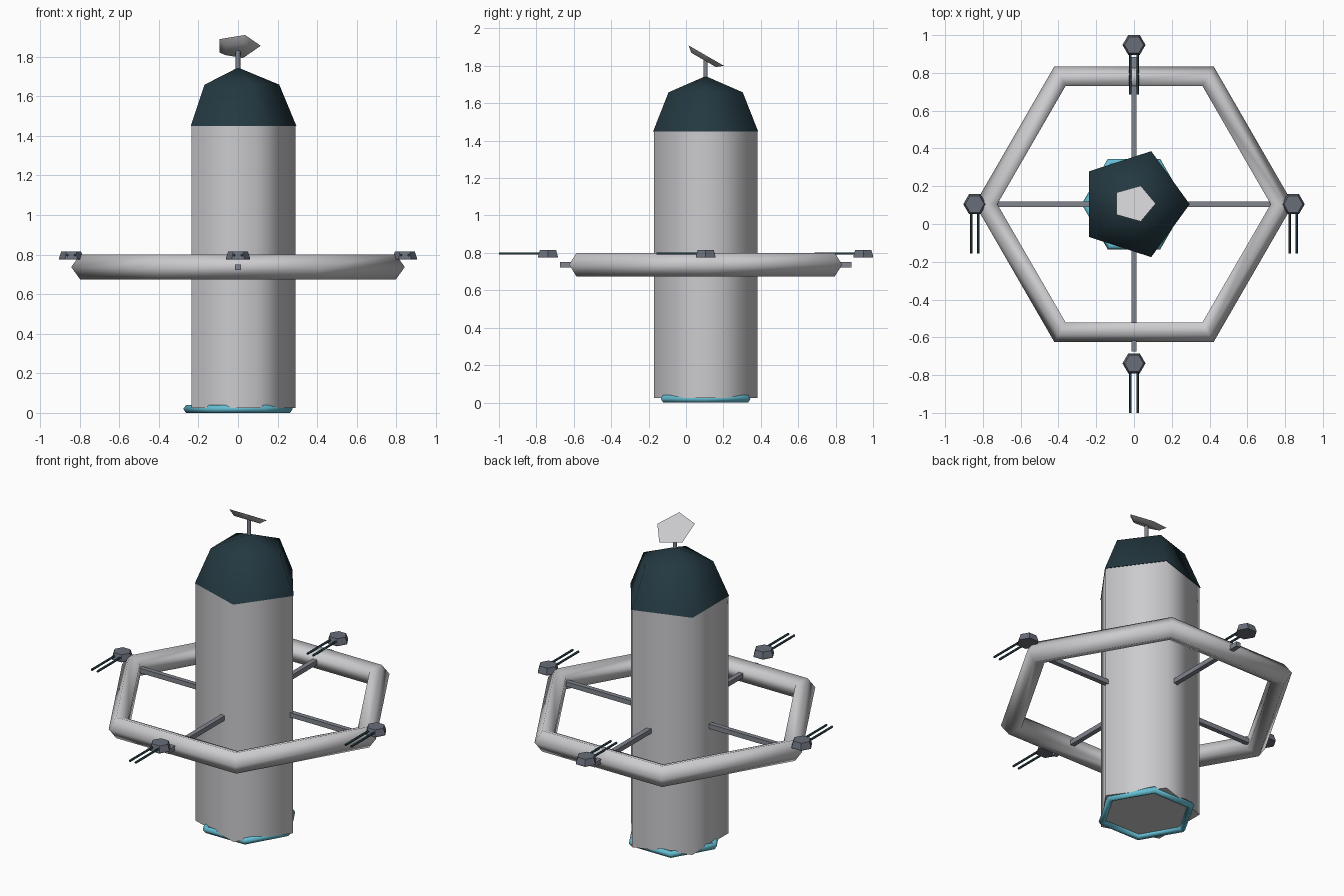
import bpy, bmesh, math
from mathutils import Matrix, Vector

old = bpy.data.objects.get("Cube")
if old:
    bpy.data.objects.remove(old, do_unlink=True)

AXIS_Y = 0.105          # the tower stands a little behind the origin
TAU = 2 * math.pi


def material(name, rgb):
    m = bpy.data.materials.new(name)
    m.use_nodes = True
    m.diffuse_color = (*rgb, 1)
    m.node_tree.nodes["Principled BSDF"].inputs["Base Color"].default_value = (*rgb, 1)
    return m


HULL = material("pale grey hull", (0.60, 0.60, 0.62))
DARK = material("dark teal", (0.017, 0.040, 0.052))
SLATE = material("slate grey", (0.14, 0.155, 0.19))
STRUT = material("mid grey", (0.22, 0.235, 0.27))
GLOW = material("cyan", (0.13, 0.52, 0.66))


def finish(bm, name, mat, loc, rot=None, smooth=None):
    """Turn a bmesh into a placed, coloured object; smooth is an angle in degrees."""
    bmesh.ops.recalc_face_normals(bm, faces=bm.faces)
    mesh = bpy.data.meshes.new(name)
    bm.to_mesh(mesh)
    bm.free()
    mesh.materials.append(mat)
    ob = bpy.data.objects.new(name, mesh)
    bpy.context.collection.objects.link(ob)
    ob.matrix_world = Matrix.Translation(loc) @ (rot or Matrix())
    if smooth:
        bpy.ops.object.select_all(action="DESELECT")
        ob.select_set(True)
        bpy.context.view_layer.objects.active = ob
        bpy.ops.object.shade_smooth_by_angle(angle=math.radians(smooth))
    return ob


def lathe(name, sides, profile, mat, loc, rot=None, smooth=None, closed=False):
    """Sweep (radius, z) points round z with a corner on +x; caps open ends."""
    bm = bmesh.new()
    rings = []
    for r, z in profile:
        if r == 0:
            rings.append([bm.verts.new((0, 0, z))] * sides)
        else:
            rings.append([bm.verts.new((r * math.cos(TAU * i / sides),
                                        r * math.sin(TAU * i / sides), z))
                          for i in range(sides)])
    pairs = list(zip(rings, rings[1:]))
    if closed:
        pairs.append((rings[-1], rings[0]))
    for a, b in pairs:
        for i in range(sides):
            j = (i + 1) % sides
            bm.faces.new(list(dict.fromkeys((a[i], a[j], b[j], b[i]))))
    if not closed:
        for ring in (rings[0], rings[-1]):
            if len(set(ring)) > 2:
                bm.faces.new(ring)
    return finish(bm, name, mat, loc, rot, smooth)


def ring(name, major, minor, mat, z):
    """Six-cornered ring with a five-sided tube."""
    tube = [(major + minor * math.cos(TAU * k / 5), minor * math.sin(TAU * k / 5))
            for k in range(5)]
    lathe(name, 6, tube, mat, (0, AXIS_Y, z), smooth=80, closed=True)


def box(name, size, mat, loc):
    bm = bmesh.new()
    bmesh.ops.create_cube(bm, size=1, matrix=Matrix.Diagonal((*size, 1)))
    finish(bm, name, mat, loc)


# Tower: five-sided body, half-sphere cap and glowing ring at the foot
centre = (0, AXIS_Y, 0)
lathe("tower_body", 5, [(0.291, 0.024), (0.291, 1.45)], HULL, centre, smooth=80)
R = 0.295
lathe("tower_cap", 5, [(R, 1.45), (R * 0.707, 1.45 + R * 0.707), (0, 1.45 + R)],
      DARK, centre, smooth=80)
ring("foot_ring", 0.256, 0.021, GLOW, 0.02)

# Outer ring and its crossed struts
ring("outer_ring", 0.777, 0.066, HULL, 0.737)
box("side_strut", (1.56, 0.028, 0.028), STRUT, (0, AXIS_Y, 0.737))
box("long_strut", (0.028, 1.56, 0.028), STRUT, (0, AXIS_Y, 0.737))

# Antenna: mast and tilted shallow dish
lathe("antenna_mast", 6, [(0.012, 1.72), (0.012, 1.84)], STRUT, centre, smooth=80)
lathe("antenna_dish", 5, [(0.08, -0.027), (0.115, 0)], HULL, (0, AXIS_Y + 0.003, 1.855),
      Matrix.Rotation(math.radians(-30), 4, "X"), smooth=75)

# Four gun turrets, all aiming forward
spots = {"left": (0.843, AXIS_Y), "right": (-0.843, AXIS_Y),
         "back": (0, 0.948), "front": (0, -0.738)}
aim = Matrix.Rotation(math.radians(90), 4, "X")
for side, (x, y) in spots.items():
    lathe(side + "_turret", 6, [(0.061, 0.775), (0.061, 0.782), (0.05, 0.815)], SLATE, (x, y, 0))
    for label, dx in (("left", 0.019), ("right", -0.019)):
        lathe(f"{side}_turret_{label}_barrel", 6, [(0.0065, 0), (0.0065, 0.262)],
              DARK, (x + dx, y, 0.797), aim, smooth=80)
